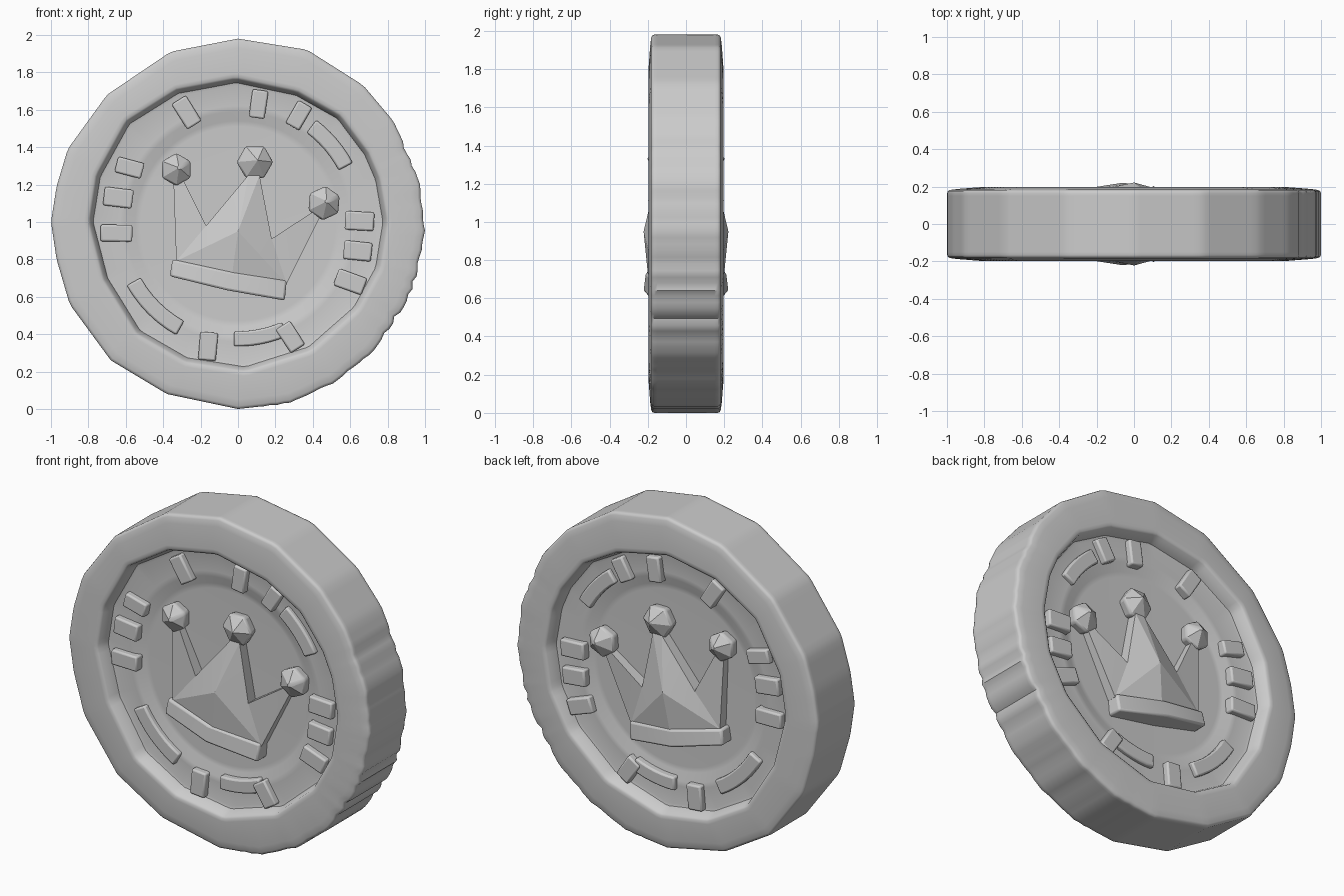
import bpy, bmesh, random
from math import sin, cos, radians, tau

if "Cube" in bpy.data.objects:
    bpy.data.objects.remove(bpy.data.objects["Cube"])

random.seed(4)
CZ = 0.99  # height of the coin centre


def finish(bm, name, bevel=0.0, mirror=True, angle=35):
    bmesh.ops.recalc_face_normals(bm, faces=bm.faces)
    me = bpy.data.meshes.new(name)
    bm.to_mesh(me)
    bm.free()
    ob = bpy.data.objects.new(name, me)
    bpy.context.collection.objects.link(ob)
    bpy.ops.object.select_all(action='DESELECT')
    ob.select_set(True)
    bpy.context.view_layer.objects.active = ob
    bpy.ops.object.shade_smooth_by_angle(angle=radians(angle))
    if bevel:
        b = ob.modifiers.new("soft_edges", 'BEVEL')
        b.width, b.segments, b.limit_method = bevel, 2, 'ANGLE'
        b.angle_limit = radians(40)
    if mirror:  # the back face repeats the front
        m = ob.modifiers.new("back_copy", 'MIRROR')
        m.use_axis = (False, True, False)
    return ob


def skin(bm, rings, closed=True):
    """Join consecutive vertex loops with quads."""
    for A, B in zip(rings, rings[1:]):
        n = len(A)
        for i in range(n):
            j = (i + 1) % n
            bm.faces.new((A[i], A[j], B[j], B[i]))


def polar(poly, a):
    """Distance from the coin centre to a polygon along angle a."""
    dx, dz = cos(a), sin(a)
    for (x1, z1), (x2, z2) in zip(poly, poly[1:] + poly[:1]):
        z1, z2 = z1 - CZ, z2 - CZ
        c1, c2 = dx * z1 - dz * x1, dx * z2 - dz * x2
        if c1 * c2 <= 0 and c1 != c2:
            t = c1 / (c1 - c2)
            r = (x1 + t * (x2 - x1)) * dx + (z1 + t * (z2 - z1)) * dz
            if r > 0:
                return r
    return 0.9


# Hand-cut outlines of the coin edge and the recess
outer = [(0, 1.98), (.37, 1.92), (.67, 1.73), (.83, 1.54), (.93, 1.33), (.985, 1.16),
         (1.003, 1), (.98, .8), (.92, .6), (.73, .31), (.5, .13), (.27, .03), (0, 0),
         (-.38, .08), (-.68, .26), (-.9, .56), (-.97, .8), (-1, 1), (-.97, 1.19),
         (-.91, 1.39), (-.7, 1.68), (-.36, 1.91)]
inner = [(-.01, 1.77), (.32, 1.7), (.55, 1.57), (.7, 1.37), (.76, 1.23), (.8, 1),
         (.76, .75), (.64, .53), (.39, .31), (.04, .2), (-.28, .25), (-.54, .4),
         (-.72, .69), (-.8, 1), (-.76, 1.25), (-.6, 1.54), (-.33, 1.71)]

# Coin body: concentric loops from front centre, over the rim, to back centre
N = 176
angles = [i * tau / N for i in range(N)]
out_r = []
for a in angles:  # small worn ridges on the lower right edge
    amp = .014 if a > radians(310) or a < radians(25) else .007 if a > radians(278) else 0
    out_r.append(polar(outer, a) + amp * random.uniform(-1, .2))
in_r = [polar(inner, a) for a in angles]


def off(rs, d):
    return [r + d for r in rs]


half = [([.52] * N, .092), ([.55] * N, .093), ([.60] * N, .117), ([.63] * N, .118),
        (off(in_r, -.04), .118), (off(in_r, -.025), .122), (off(in_r, -.006), .188),
        (off(in_r, .006), .196), (off(in_r, .025), .197),
        (off(out_r, -.05), .187), (off(out_r, -.015), .182), (off(out_r, -.004), .176),
        (out_r, .166), (out_r, .15)]
loops = [(r, -y) for r, y in half] + [(r, y) for r, y in reversed(half)]
bm = bmesh.new()
rings = [[bm.verts.new((r * cos(a), y, CZ + r * sin(a))) for r, a in zip(rs, angles)]
         for rs, y in loops]
skin(bm, rings)
bm.faces.new(rings[0])
bm.faces.new(rings[-1])
finish(bm, "coin_body", mirror=False, angle=42)

# Short bars on the ring: x, z, length, width, direction
bars = [(-.275, 1.585, .16, .09, 122), (.11, 1.63, .15, .085, 82), (.325, 1.57, .14, .085, 60),
        (-.58, 1.29, .145, .085, 165), (-.64, 1.13, .155, .1, 173), (-.65, .94, .17, .09, 179),
        (-.16, .335, .15, .095, 265), (.28, .385, .15, .09, 303), (.6, .68, .16, .095, 340),
        (.64, .845, .15, .1, 354), (.65, 1.005, .155, .1, 357)]
bm = bmesh.new()
for x, z, l, w, d in bars:
    c, s = cos(radians(d)), sin(radians(d))
    rings = [[bm.verts.new((x + u * l * c - v * w * s, y, z + u * l * s + v * w * c))
              for u, v in ((-.5, -.5), (.5, -.5), (.5, .5), (-.5, .5))] for y in (-.06, -.155)]
    skin(bm, rings)
    for r in rings:
        bm.faces.new(r)
finish(bm, "ring_bars", .01)

# Curved dashes on the ring: start angle, end angle, inner and outer radius
bm = bmesh.new()
for a0, a1, r0, r1 in ((28, 53, .61, .695), (209, 241, .595, .68), (268, 294, .575, .655)):
    arc = [radians(a0 + (a1 - a0) * i / 6) for i in range(7)]
    rings = [[bm.verts.new((r * cos(a), y, CZ + r * sin(a))) for r, y in
              ((r0, -.06), (r0, -.145), (r1, -.145), (r1, -.06))] for a in arc]
    skin(bm, rings)
    bm.faces.new(rings[0])
    bm.faces.new(rings[-1])
finish(bm, "ring_dashes", .01)

# Crown body: faceted front around a raised centre point; x, z, depth
rim = [(-.33, .79, .15), (-.345, 1.22, .135), (-.29, 1.22, .14), (-.17, .98, .16),
       (.055, 1.25, .15), (.115, 1.25, .15), (.18, .91, .16), (.41, 1.06, .14),
       (.44, 1.03, .135), (.26, .67, .15), (-.03, .73, .2)]
bm = bmesh.new()
apex = bm.verts.new((0, -.222, .95))
f = [bm.verts.new((x, -y, z)) for x, z, y in rim]
back = [bm.verts.new((x, -.06, z)) for x, z, y in rim]
skin(bm, [f, back])
bm.faces.new(back)
for tri in ((3, 4), (4, 5), (5, 6), (0, 3), (6, 9), (9, 10), (10, 0)):
    bm.faces.new((f[tri[0]], f[tri[1]], apex))
for tri in ((0, 1, 2), (0, 2, 3), (6, 7, 9), (7, 8, 9)):
    bm.faces.new([f[i] for i in tri])
finish(bm, "crown_body", angle=10)

# Crown base band, bulging at the middle
top = [(-.35, .80, .165), (-.05, .735, .21), (.26, .685, .165)]
low = [(-.365, .71, .175), (-.06, .635, .222), (.25, .58, .175)]
bm = bmesh.new()
rings = [[bm.verts.new(p) for p in ((x1, -.06, z1), (x1, -y1, z1), (x2, -y2, z2), (x2, -.06, z2))]
         for (x1, z1, y1), (x2, z2, y2) in zip(top, low)]
skin(bm, rings)
bm.faces.new(rings[0])
bm.faces.new(rings[-1])
finish(bm, "crown_band", .012)

# Faceted balls on the crown tips: x, z, radius, start angle
bm = bmesh.new()
for x, z, r, d in ((-.33, 1.28, .09, 30), (.09, 1.32, .1, 0), (.46, 1.1, .094, 25)):
    hexes = [[bm.verts.new((x + k * r * cos(radians(d + 60 * i)), -y,
                            z + k * r * sin(radians(d + 60 * i)))) for i in range(6)]
             for k, y in ((.85, .06), (1, .14))]
    tip = bm.verts.new((x + .015, -.203, z + .01))
    skin(bm, hexes)
    for i in range(6):
        bm.faces.new((hexes[1][i], hexes[1][(i + 1) % 6], tip))
    bm.faces.new(hexes[0])
finish(bm, "crown_balls", .012, angle=20)
